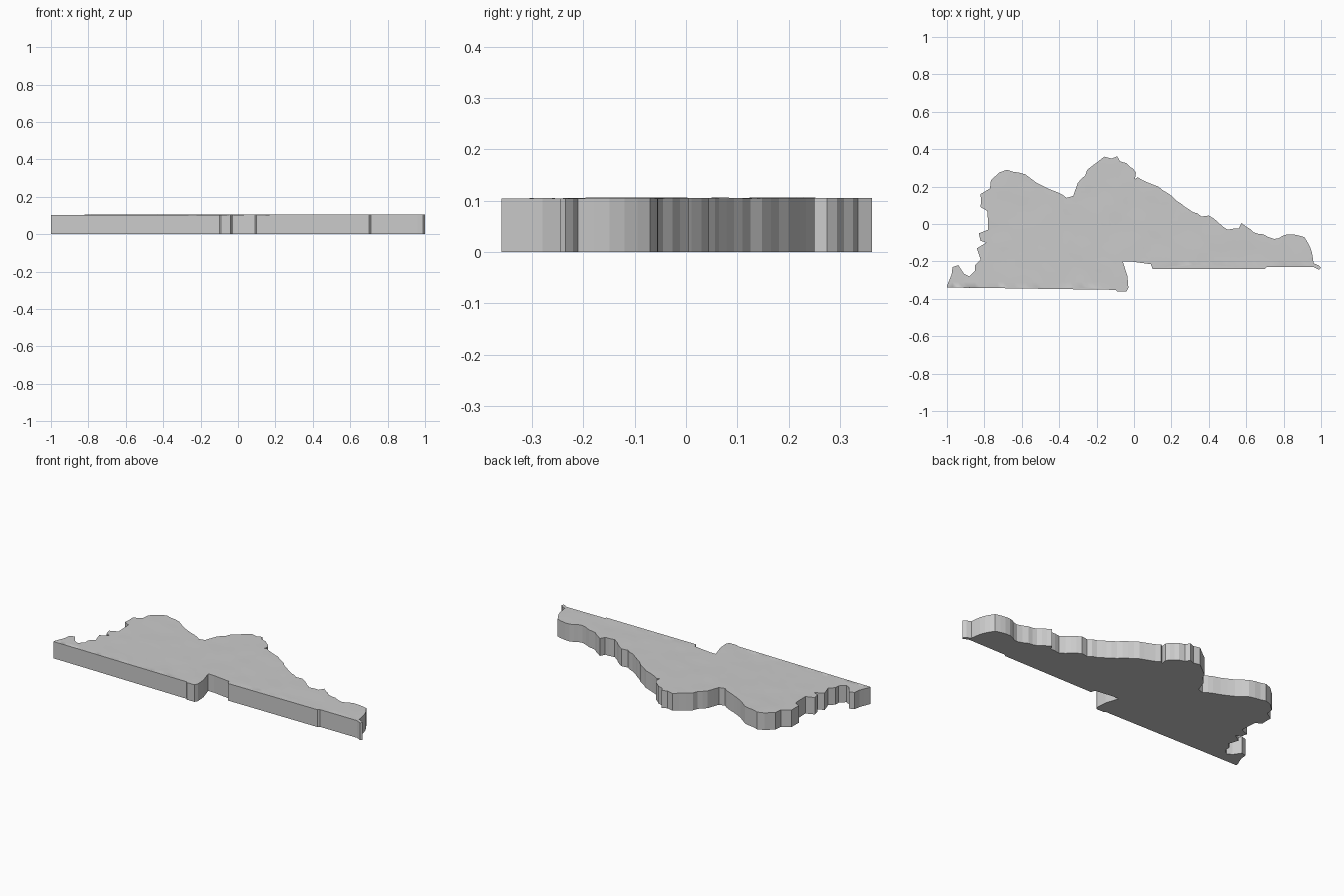
import bpy
import bmesh
import math
import random
from mathutils import Vector, noise
from mathutils.geometry import delaunay_2d_cdt

random.seed(4)
if "Cube" in bpy.data.objects:
    bpy.data.objects.remove(bpy.data.objects["Cube"], do_unlink=True)

# Outline of the slab, counterclockwise, one run per side
straight_front = [
    (-1, -.34), (-.79, -.342), (-.46, -.347), (-.1, -.352), (-.09, -.36),
    (-.04, -.36), (-.03, -.34), (-.035, -.28), (-.06, -.2), (-.02, -.2),
    (.09, -.215), (.1, -.24), (.7, -.24), (.71, -.23), (.96, -.23),
    (.99, -.245), (1, -.235), (.985, -.22),
]
ragged_ridge = [
    (.96, -.21), (.94, -.12), (.91, -.07), (.82, -.055), (.75, -.08),
    (.69, -.055), (.64, -.045), (.575, .005), (.56, -.025), (.5, -.03),
    (.47, -.01), (.4, .045), (.36, .04), (.25, .11), (.13, .2),
    (.02, .25), (.005, .24), (.01, .275), (-.04, .325), (-.075, .335),
    (-.09, .362),
]
rounded_back = [
    (-.12, .35), (-.16, .36), (-.25, .29), (-.26, .26), (-.3, .22),
    (-.325, .15), (-.36, .14), (-.41, .17), (-.52, .22), (-.58, .265),
    (-.68, .29), (-.72, .275), (-.765, .235), (-.77, .19),
]
notched_side = [
    (-.82, .16), (-.82, .09), (-.785, .07), (-.78, -.03), (-.83, -.05),
    (-.82, -.09), (-.79, -.1), (-.84, -.13), (-.82, -.19), (-.85, -.22),
    (-.85, -.25), (-.88, -.28), (-.91, -.265), (-.94, -.22), (-.97, -.23),
    (-.975, -.27), (-1, -.33),
]


def roughen(points, step, amount):
    """Split long runs into short facets with a slight sideways wobble."""
    result = []
    for a, b in zip(points, points[1:]):
        a, b = Vector(a), Vector(b)
        run = b - a
        side = Vector((-run.y, run.x)).normalized()
        count = max(1, round(run.length / step))
        result.append(a)
        for i in range(1, count):
            wobble = random.uniform(-amount, amount)
            result.append(a.lerp(b, i / count) + side * wobble)
    result.append(Vector(points[-1]))
    return result


def surface_height(x, y):
    """Nearly level top with faint terrain ripples."""
    ripple = noise.noise(Vector((x * 7, y * 7, 0)))
    ripple += noise.noise(Vector((x * 16, y * 16, 3))) / 2
    return .1045 + .0015 * x + .003 * min(y, .2) + .0016 * ripple


def make_material(name, colour):
    mat = bpy.data.materials.new(name)
    mat.use_nodes = True
    mat.diffuse_color = colour
    mat.node_tree.nodes["Principled BSDF"].inputs["Base Color"].default_value = colour
    return mat


outline = [Vector(p) for p in straight_front]
outline += roughen(ragged_ridge, .028, .005)
outline += roughen(rounded_back, .035, .003)
outline += roughen(notched_side, .04, .002)

# Fill the outline with triangles over a regular grid of inner points
spacing = .03
columns, rows = math.ceil(2 / spacing), math.ceil(.74 / spacing)
grid = [Vector((-1 + i * spacing, -.37 + j * spacing))
        for i in range(columns) for j in range(rows)]
filled = delaunay_2d_cdt(outline + grid, [], [list(range(len(outline)))], 1, 1e-5)
points, triangles = filled[0], filled[2]

# Base sheet, raised into a slab with a rippled top
bm = bmesh.new()
verts = [bm.verts.new((p.x, p.y, 0)) for p in points]
for tri in triangles:
    bm.faces.new([verts[i] for i in tri])
loose = [v for v in bm.verts if not v.link_faces]
bmesh.ops.delete(bm, geom=loose, context='VERTS')
raised = bmesh.ops.extrude_face_region(bm, geom=bm.faces[:], use_keep_orig=True)
for item in raised["geom"]:
    if isinstance(item, bmesh.types.BMVert):
        item.co.z = surface_height(item.co.x, item.co.y)
bmesh.ops.recalc_face_normals(bm, faces=bm.faces[:])
bm.normal_update()

# Smooth top, faceted cut walls and flat underside
for face in bm.faces:
    face.smooth = face.normal.z > .5
for edge in bm.edges:
    if len(edge.link_faces) == 2 and edge.calc_face_angle() > math.radians(40):
        edge.smooth = False

mesh = bpy.data.meshes.new("terrain_slab")
bm.to_mesh(mesh)
bm.free()
mesh.materials.append(make_material("light_grey", (.6, .6, .6, 1)))
slab = bpy.data.objects.new("terrain_slab", mesh)
bpy.context.collection.objects.link(slab)
